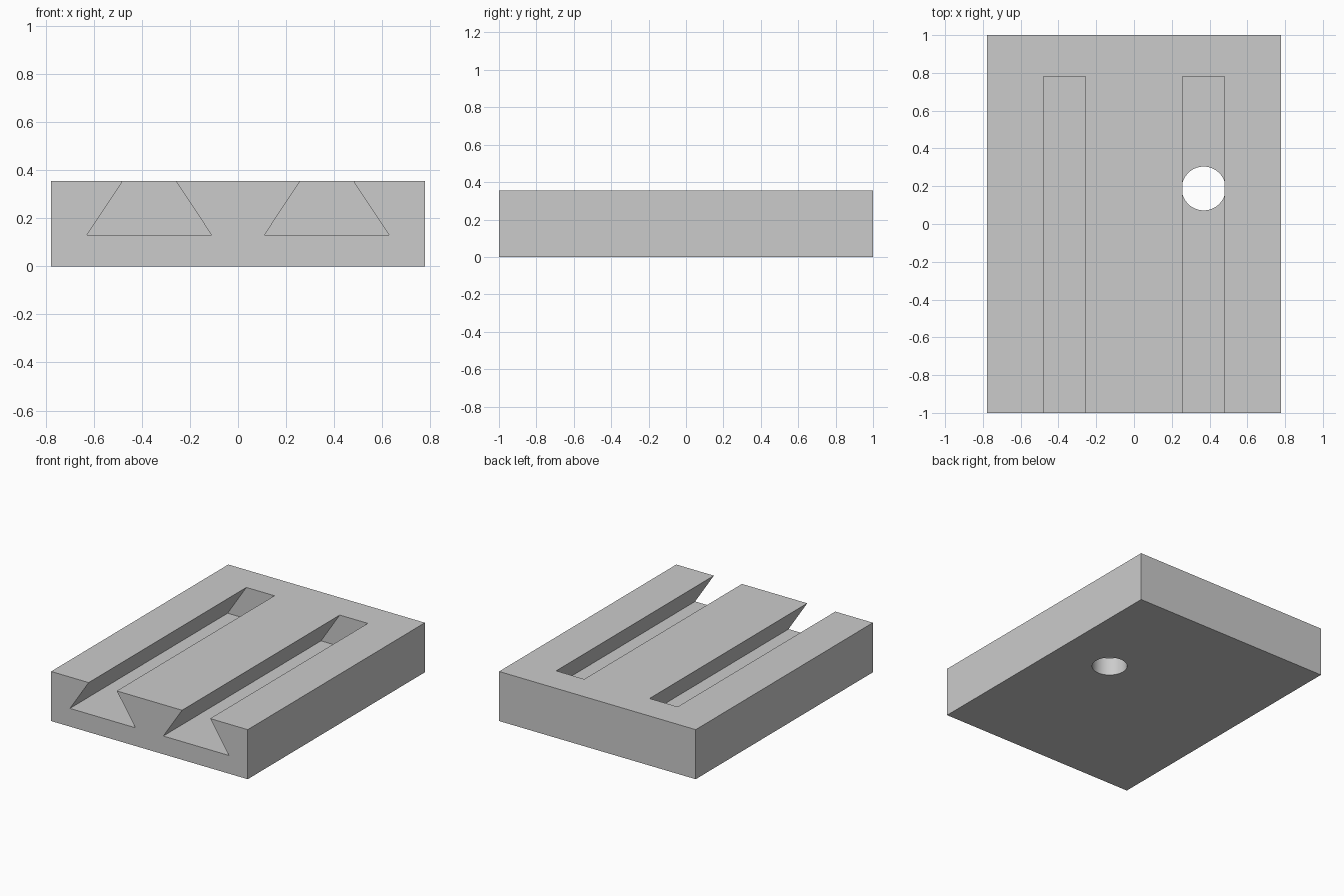
import bpy, bmesh, math
from mathutils import Vector

cube = bpy.data.objects.get("Cube")
if cube:
    bpy.data.objects.remove(cube, do_unlink=True)

HALF_W, HALF_L, HEIGHT = 0.777, 1.0, 0.354
FLOOR = 0.13             # height of the slot floor
SLOT_X, SLOT_END = 0.369, 0.78
TOP_HALF, BASE_HALF = 0.111, 0.259

grey = bpy.data.materials.new("plain grey")
grey.use_nodes = True
colour = (0.6, 0.6, 0.6, 1)
grey.diffuse_color = colour
grey.node_tree.nodes["Principled BSDF"].inputs["Base Color"].default_value = colour


def prism(name, profile, direction):
    """Extrude a closed profile along a direction."""
    bm = bmesh.new()
    face = bm.faces.new([bm.verts.new(p) for p in profile])
    moved = bmesh.ops.extrude_face_region(bm, geom=[face], use_keep_orig=True)
    verts = [g for g in moved["geom"] if isinstance(g, bmesh.types.BMVert)]
    bmesh.ops.translate(bm, verts=verts, vec=Vector(direction))
    bmesh.ops.recalc_face_normals(bm, faces=bm.faces)
    mesh = bpy.data.meshes.new(name)
    bm.to_mesh(mesh)
    bm.free()
    mesh.materials.append(grey)
    obj = bpy.data.objects.new(name, mesh)
    bpy.context.collection.objects.link(obj)
    return obj


# Solid block
block = prism("slotted_block",
              [(-HALF_W, -HALF_L, 0), (HALF_W, -HALF_L, 0),
               (HALF_W, HALF_L, 0), (-HALF_W, HALF_L, 0)], (0, 0, HEIGHT))

# Dovetail slot cutters, running past the front and the top
over = 0.05
slope = (BASE_HALF - TOP_HALF) / (HEIGHT - FLOOR)
narrow = TOP_HALF - slope * over
cutters = []
for side, x in (("left", SLOT_X), ("right", -SLOT_X)):
    outline = [(-BASE_HALF, FLOOR), (BASE_HALF, FLOOR),
               (narrow, HEIGHT + over), (-narrow, HEIGHT + over)]
    cutters.append(prism(side + "_slot_cutter",
                         [(x + dx, -HALF_L - over, z) for dx, z in outline],
                         (0, SLOT_END + HALF_L + over, 0)))

# Round drain hole through the floor of the left slot
SIDES, RADIUS, HOLE_Y = 64, 0.116, 0.188
ring = [math.tau * i / SIDES for i in range(SIDES)]
cutters.append(prism("hole_cutter",
                     [(SLOT_X + RADIUS * math.cos(a), HOLE_Y + RADIUS * math.sin(a), -over)
                      for a in ring], (0, 0, FLOOR + 2 * over)))

# Cut the block, then discard the cutters
bpy.context.view_layer.objects.active = block
for cutter in cutters:
    cutter.hide_render = True
    cut = block.modifiers.new(cutter.name, "BOOLEAN")
    cut.operation = "DIFFERENCE"
    cut.solver = "EXACT"
    cut.object = cutter
    bpy.ops.object.modifier_apply(modifier=cut.name)
    bpy.data.objects.remove(cutter, do_unlink=True)

# Smooth hole wall, sharp block edges
bpy.ops.object.select_all(action="DESELECT")
block.select_set(True)
bpy.ops.object.shade_smooth_by_angle(angle=math.radians(30))
